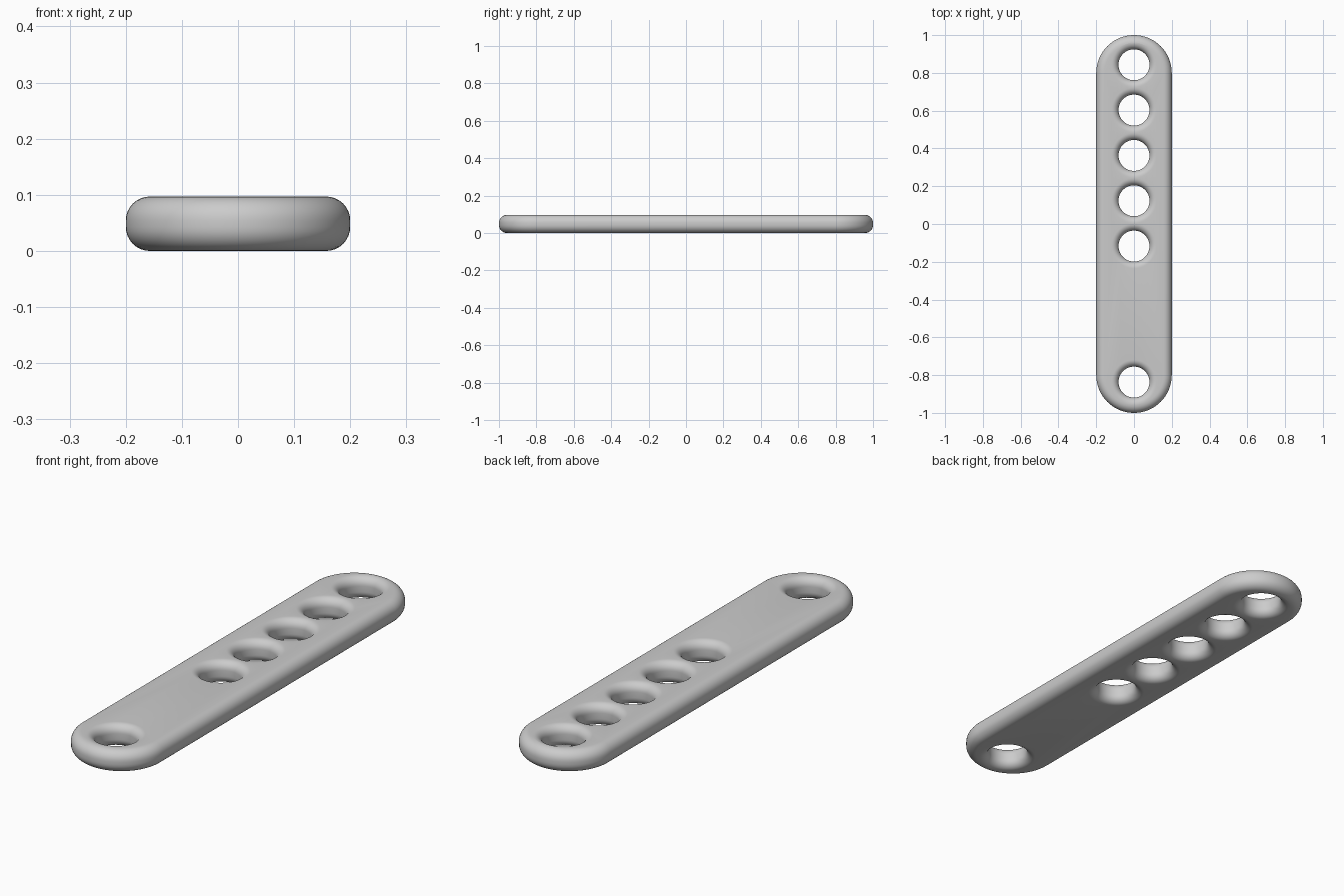
import bpy, bmesh, math

if "Cube" in bpy.data.objects:
    bpy.data.objects.remove(bpy.data.objects["Cube"])

H = 0.097           # plate thickness
STEPS = 8           # segments per rounded edge
HOLES = [0.843, 0.603, 0.363, 0.123, -0.117, -0.837]


def edge_profile(fillet):
    """(inset, z) pairs from the bottom face up to the top face."""
    pts = []
    for i in range(STEPS + 1):
        a = math.pi / 2 * i / STEPS
        pts.append((fillet * (1 - math.sin(a)), fillet * (1 - math.cos(a))))
    return pts + [(d, H - z) for d, z in reversed(pts)]


def stadium(r, n=32):
    """Rounded-end outline of radius r with end centres at y = +-0.8."""
    top = [(r * math.cos(math.pi * i / n), 0.8 + r * math.sin(math.pi * i / n)) for i in range(n + 1)]
    return top + [(-x, -y) for x, y in top]


def circle(r, cy, n=48):
    return [(r * math.cos(2 * math.pi * i / n), cy + r * math.sin(2 * math.pi * i / n)) for i in range(n)]


def add_wall(bm, rings):
    """Skin stacked outlines; return the bottom and top boundary loops."""
    loops = [[bm.verts.new((x, y, z)) for x, y in pts] for pts, z in rings]
    n = len(loops[0])
    for a, b in zip(loops, loops[1:]):
        for i in range(n):
            j = (i + 1) % n
            bm.faces.new((a[i], a[j], b[j], b[i]))
    return loops[0], loops[-1]


# plate: outer rounded wall plus rounded hole walls
bm = bmesh.new()
ends = [add_wall(bm, [(stadium(0.2 - d), z) for d, z in edge_profile(0.043)])]
for cy in HOLES:
    ends.append(add_wall(bm, [(circle(0.082 + d, cy), z) for d, z in edge_profile(0.036)]))

# flat bottom and top faces with the holes left open
for side in (0, 1):
    edges = []
    for pair in ends:
        loop = pair[side]
        edges += [bm.edges.get((loop[i - 1], loop[i])) for i in range(len(loop))]
    bmesh.ops.triangle_fill(bm, edges=edges, use_beauty=True)

bmesh.ops.recalc_face_normals(bm, faces=bm.faces)
mesh = bpy.data.meshes.new("perforated_bar")
bm.to_mesh(mesh)
bm.free()

mat = bpy.data.materials.new("grey")
mat.diffuse_color = (0.6, 0.6, 0.6, 1)
mat.use_nodes = True
mat.node_tree.nodes["Principled BSDF"].inputs["Base Color"].default_value = mat.diffuse_color
mesh.materials.append(mat)

bar = bpy.data.objects.new("perforated_bar", mesh)
bpy.context.collection.objects.link(bar)
bpy.context.view_layer.objects.active = bar
bar.select_set(True)
bpy.ops.object.shade_smooth_by_angle(angle=math.radians(40))
